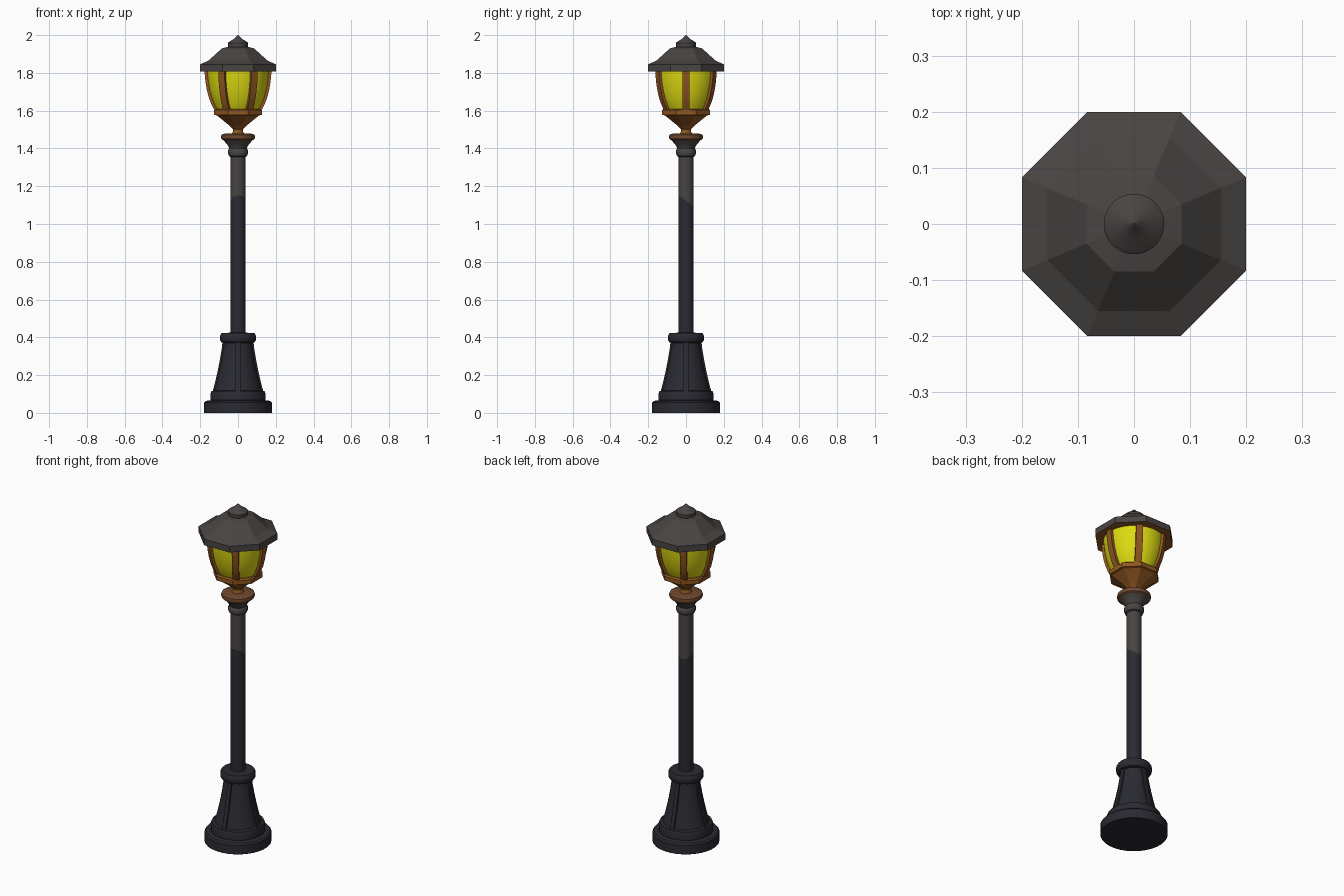
import bpy, bmesh, math
from mathutils import Vector

if "Cube" in bpy.data.objects:
    bpy.data.objects.remove(bpy.data.objects["Cube"])


def material(name, rgb):
    m = bpy.data.materials.new(name)
    m.diffuse_color = (*rgb, 1)
    m.use_nodes = True
    m.node_tree.nodes["Principled BSDF"].inputs["Base Color"].default_value = m.diffuse_color
    return m


DARK = material("dark iron", (0.023, 0.023, 0.032))
GREY = material("warm grey iron", (0.065, 0.058, 0.055))
COPPER = material("copper brown", (0.28, 0.095, 0.015))
DULL = material("dull copper", (0.16, 0.065, 0.028))
YELLOW = material("yellow glass", (0.73, 0.70, 0.006))


def finish(name, bm, mats, smooth=None):
    bmesh.ops.recalc_face_normals(bm, faces=bm.faces)
    me = bpy.data.meshes.new(name)
    bm.to_mesh(me)
    bm.free()
    for m in mats:
        me.materials.append(m)
    ob = bpy.data.objects.new(name, me)
    bpy.context.collection.objects.link(ob)
    if smooth:
        bpy.ops.object.select_all(action='DESELECT')
        ob.select_set(True)
        bpy.context.view_layer.objects.active = ob
        bpy.ops.object.shade_smooth_by_angle(angle=math.radians(smooth))
    return ob


def lathe_mesh(profile, n):
    """Closed turned solid; octagon radii are measured to the flats."""
    bm = bmesh.new()
    scale = 1 / math.cos(math.pi / n) if n == 8 else 1
    rings = []
    for r, z in profile:
        rings.append([bm.verts.new((r * scale * math.cos(a), r * scale * math.sin(a), z))
                      for a in ((i + 0.5) * math.tau / n for i in range(n))])
    for lo, hi in zip(rings, rings[1:]):
        for i in range(n):
            j = (i + 1) % n
            bm.faces.new((lo[i], lo[j], hi[j], hi[i]))
    bm.faces.new(rings[0][::-1])
    bm.faces.new(rings[-1])
    return bm


def lathe(name, profile, mat, n=32, smooth=35):
    return finish(name, lathe_mesh(profile, n), [mat], smooth)


def strips(name, profile, width, depth, count, mat):
    """Curved bars following a profile, repeated around the axis."""
    bm = bmesh.new()
    for k in range(count):
        a = k * math.tau / count
        out = Vector((math.cos(a), math.sin(a), 0))
        side = Vector((-math.sin(a), math.cos(a), 0)) * width / 2
        rows = []
        for r, z in profile:
            up = Vector((0, 0, z))
            rows.append([bm.verts.new(p + up) for p in (
                out * r - side, out * r + side,
                out * (r - depth) + side, out * (r - depth) - side)])
        for lo, hi in zip(rows, rows[1:]):
            for i in range(4):
                j = (i + 1) % 4
                bm.faces.new((lo[i], lo[j], hi[j], hi[i]))
        bm.faces.new(rows[0][::-1])
        bm.faces.new(rows[-1])
    return finish(name, bm, [mat], 30)


# Stepped foot and flared pedestal
lathe("foot", [(0.18, 0), (0.18, 0.054), (0.172, 0.063), (0.147, 0.067), (0.147, 0.1),
               (0.142, 0.115), (0.12, 0.12)], DARK)
flare = [(0.135, 0.11), (0.122, 0.16), (0.108, 0.22), (0.096, 0.28), (0.086, 0.34), (0.081, 0.385)]
lathe("pedestal", [(r - 0.008, z) for r, z in flare], DARK)
strips("pedestal_ribs", flare, 0.024, 0.03, 4, DARK)
lathe("pedestal_collar", [(0.07, 0.368), (0.088, 0.374), (0.095, 0.385), (0.095, 0.41),
                          (0.088, 0.422), (0.04, 0.425)], DARK)

# Pole, cut by a slanted plane into a dark lower and a grey upper part
bm = lathe_mesh([(0.04, 0.41), (0.04, 1.37)], 32)
cut, normal = Vector((0, 0, 1.122)), Vector((-0.05, 0.72, 1)).normalized()
bmesh.ops.bisect_plane(bm, geom=bm.verts[:] + bm.edges[:] + bm.faces[:],
                       plane_co=cut, plane_no=normal)
for f in bm.faces:
    f.material_index = int((f.calc_center_median() - cut).dot(normal) > 0)
finish("pole", bm, [DARK, GREY], 35)

# Capital: grey flare with a copper rim
lathe("capital", [(0.04, 1.355), (0.048, 1.36), (0.054, 1.375), (0.053, 1.39), (0.047, 1.4),
                  (0.053, 1.415), (0.07, 1.435), (0.078, 1.445)], GREY)
lathe("capital_rim", [(0.076, 1.442), (0.088, 1.45), (0.091, 1.46), (0.088, 1.472),
                      (0.07, 1.478), (0.035, 1.48)], DULL)
lathe("lantern_neck", [(0.035, 1.475), (0.026, 1.49), (0.026, 1.505), (0.03, 1.515)], COPPER)

# Lantern: octagonal cup, glass bowl and six curved bars
lathe("lantern_cup", [(0.022, 1.498), (0.05, 1.525), (0.112, 1.575), (0.126, 1.578),
                      (0.126, 1.603), (0.118, 1.61)], COPPER, 8, None)
bowl = [(0.122, 1.598), (0.139, 1.63), (0.153, 1.665), (0.164, 1.705),
        (0.172, 1.75), (0.176, 1.79), (0.178, 1.82)]
lathe("lantern_glass", [(r - 0.014, z) for r, z in bowl], YELLOW, 48)
strips("lantern_bars", bowl, 0.037, 0.03, 6, COPPER)

# Octagonal roof with a copper underside, and the finial
bm = lathe_mesh([(0.2, 1.808), (0.2, 1.845), (0.155, 1.866), (0.085, 1.93), (0.05, 1.938)], 8)
for f in bm.faces:
    f.material_index = int(f.calc_center_median().z < 1.81)
finish("roof", bm, [GREY, COPPER])
lathe("finial", [(0.045, 1.93), (0.053, 1.938), (0.054, 1.958), (0.045, 1.966),
                 (0.025, 1.978), (0.012, 1.99), (0.002, 2.0)], GREY)
